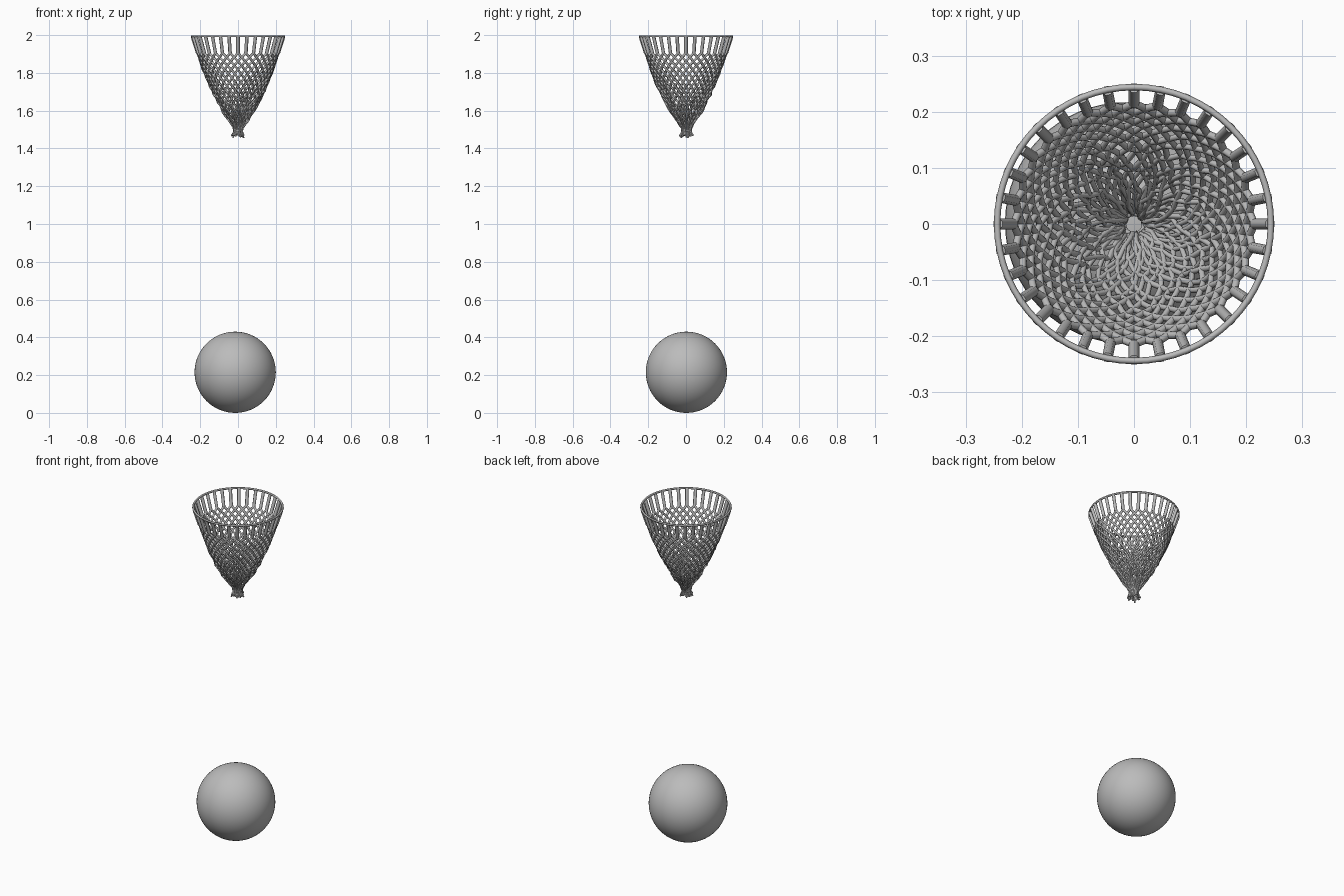
import bpy
import random
from math import sin, cos, pi

random.seed(4)
if "Cube" in bpy.data.objects:
    bpy.data.objects.remove(bpy.data.objects["Cube"])

grey = bpy.data.materials.new("mid grey")
grey.use_nodes = True
grey.diffuse_color = (0.5, 0.5, 0.5, 1)
grey.node_tree.nodes["Principled BSDF"].inputs["Base Color"].default_value = (0.5, 0.5, 0.5, 1)

COLS = 32
ROWS = 20
TOP, NET_TOP, BOTTOM = 1.992, 1.905, 1.465
PROFILE = [(1.46, 0.037), (1.475, 0.03), (1.495, 0.02), (1.52, 0.03), (1.6, 0.088),
           (1.7, 0.14), (1.8, 0.18), (1.9, 0.213), (2.0, 0.245)]


def radius_at(z):
    for (z0, r0), (z1, r1) in zip(PROFILE, PROFILE[1:]):
        if z <= z1:
            return r0 + (r1 - r0) * (z - z0) / (z1 - z0)
    return PROFILE[-1][1]


def cords(name, paths, thickness, cyclic=False):
    """Round cords along paths of (x, y, z, thickness factor)."""
    data = bpy.data.curves.new(name, "CURVE")
    data.dimensions = "3D"
    data.bevel_depth = thickness
    data.bevel_resolution = 1
    data.use_fill_caps = True
    for path in paths:
        spline = data.splines.new("POLY")
        spline.points.add(len(path) - 1)
        for point, (x, y, z, f) in zip(spline.points, path):
            point.co = (x, y, z, 1)
            point.radius = f
        spline.use_cyclic_u = cyclic
        spline.use_smooth = True
    obj = bpy.data.objects.new(name, data)
    bpy.context.collection.objects.link(obj)
    data.materials.append(grey)
    return obj


# Knots of the net, pulled into folds and crumpled towards the bottom
knots = []
for row in range(ROWS + 1):
    t = row / ROWS
    ring = []
    for col in range(COLS):
        a = 2 * pi * (col + 0.5 * (row % 2)) / COLS
        z = NET_TOP - (NET_TOP - BOTTOM) * t
        r = radius_at(z)
        fold = 0.13 * t * t * (sin(3 * a + 3 * t) + 0.6 * sin(7 * a - 2 * t))
        r *= 1 + fold - 0.1 * t * t + random.uniform(-0.25, 0.15) * t * t
        a += random.uniform(-0.12, 0.12) * t * t
        z += random.uniform(-0.009, 0.009) * t
        ring.append((r * cos(a), r * sin(a), z, 1 - 0.4 * t))
    knots.append(ring)

# Two families of crossing strands
strands = []
for start in range(COLS):
    for way in (0, 1):
        col, path = start, []
        for row in range(ROWS + 1):
            path.append(knots[row][col % COLS])
            odd = row % 2
            col += odd if way == 0 else odd - 1
        strands.append(path)
cords("net_strands", strands, 0.0068)

# Upright loops joining the net to the rim
uprights = []
for col in range(COLS):
    x, y, z, f = knots[0][col]
    a = 2 * pi * col / COLS
    r = radius_at(TOP)
    uprights.append([(r * cos(a), r * sin(a), TOP, 1), (x, y, z, 1)])
cords("rim_loops", uprights, 0.0095)

# Rim ring
rim = [(0.244 * cos(2 * pi * i / 64), 0.244 * sin(2 * pi * i / 64), 1.994, 1) for i in range(64)]
cords("rim_ring", [rim], 0.0058, True)

# Tie cord gathering the neck
tie = [(0.02 * cos(2 * pi * i / 16), 0.02 * sin(2 * pi * i / 16), 1.495, 1) for i in range(16)]
cords("neck_tie", [tie], 0.006, True)

# Ball
bpy.ops.mesh.primitive_uv_sphere_add(segments=64, ring_count=32, radius=0.215,
                                     location=(-0.015, 0.002, 0.215))
ball = bpy.context.object
ball.name = "ball"
ball.data.materials.append(grey)
bpy.ops.object.shade_smooth()
